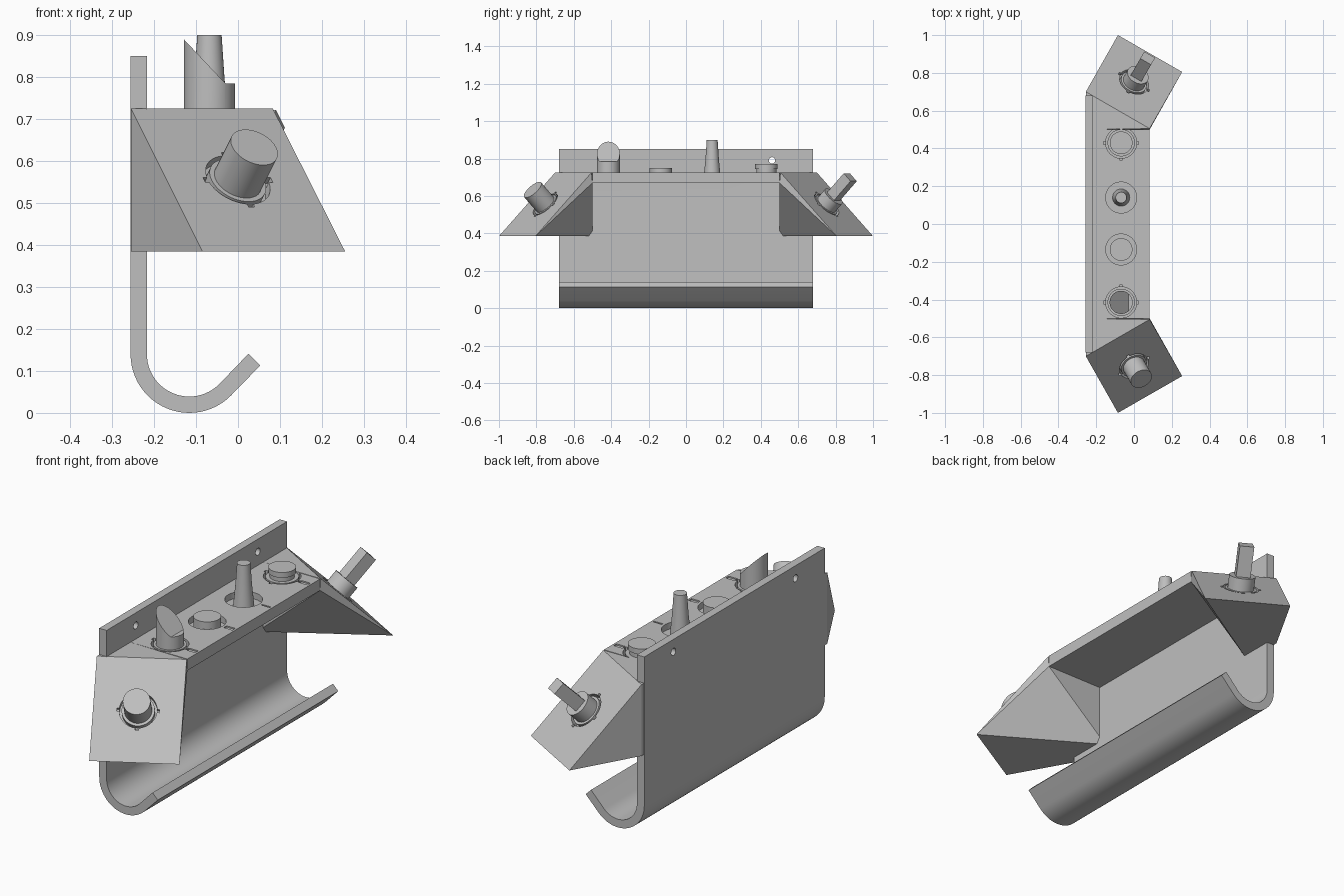
import bpy, bmesh, math
from mathutils import Matrix, Vector

cube = bpy.data.objects.get("Cube")
if cube:
    bpy.data.objects.remove(cube, do_unlink=True)

grey = bpy.data.materials.new("plain_grey")
grey.use_nodes = True
GREY = (0.52, 0.52, 0.52, 1)
grey.diffuse_color = GREY
grey.node_tree.nodes["Principled BSDF"].inputs["Base Color"].default_value = GREY


def finish(bm, name, frame=Matrix()):
    bmesh.ops.recalc_face_normals(bm, faces=bm.faces)
    mesh = bpy.data.meshes.new(name)
    bm.transform(frame)
    bm.to_mesh(mesh)
    bm.free()
    mesh.materials.append(grey)
    ob = bpy.data.objects.new(name, mesh)
    bpy.context.collection.objects.link(ob)
    return ob


def activate(ob):
    bpy.ops.object.select_all(action='DESELECT')
    ob.select_set(True)
    bpy.context.view_layer.objects.active = ob


def prism(name, points, direction):
    bm = bmesh.new()
    face = bm.faces.new([bm.verts.new(p) for p in points])
    out = bmesh.ops.extrude_face_region(bm, geom=[face], use_keep_orig=True)
    moved = [v for v in out["geom"] if isinstance(v, bmesh.types.BMVert)]
    bmesh.ops.translate(bm, verts=moved, vec=direction)
    return finish(bm, name)


def box(name, size, centre, frame=Matrix()):
    bm = bmesh.new()
    bmesh.ops.create_cube(bm, size=1, matrix=Matrix.Translation(centre) @ Matrix.Diagonal((*size, 1)))
    return finish(bm, name, frame)


def lathe(name, profile, frame):
    bm = bmesh.new()
    vs = [bm.verts.new((r, 0, z)) for r, z in profile]
    es = [bm.edges.new(pair) for pair in zip(vs, vs[1:])]
    bmesh.ops.spin(bm, geom=vs + es, cent=(0, 0, 0), axis=(0, 0, 1), angle=math.tau, steps=48)
    bmesh.ops.remove_doubles(bm, verts=bm.verts, dist=1e-5)
    return finish(bm, name, frame)


def rod(name, radius, low, high, frame):
    return lathe(name, [(0, low), (radius, low), (radius, high), (0, high)], frame)


def cut(target, cutter):
    cutter.hide_render = True
    mod = target.modifiers.new("cut", 'BOOLEAN')
    mod.operation, mod.solver, mod.object = 'DIFFERENCE', 'EXACT', cutter
    activate(target)
    bpy.ops.object.modifier_apply(modifier=mod.name)
    bpy.data.objects.remove(cutter, do_unlink=True)


def socket(target, frame, collar):
    # Round recess, with four keyed notches and an inner collar where asked
    cut(target, rod("recess_cutter", 0.082, -0.03, 0.02, frame))
    if collar:
        for size in ((0.185, 0.016, 0.04), (0.016, 0.185, 0.04)):
            cut(target, box("notch_cutter", size, (0, 0, 0), frame))
        parts.append(rod("socket_collar", 0.072, -0.035, -0.001, frame))


parts = []

# Back plate running down into the curled hook
TOP, HALF = 0.725, 0.68
cx, cz = -0.116, 0.14
arc = [math.radians(180 + 135 * i / 24) for i in range(25)]
outer = [(cx + 0.14 * math.cos(a), cz + 0.14 * math.sin(a)) for a in arc]
inner = [(cx + 0.101 * math.cos(a), cz + 0.101 * math.sin(a)) for a in arc]
outline = [(-0.256, 0.85)] + outer + [(0.053, 0.113), (0.025, 0.141)] + inner[::-1] + [(-0.217, 0.85)]
hook = prism("back_plate_hook", [(x, -HALF, z) for x, z in outline], (0, 2 * HALF, 0))
sideways = Matrix.Rotation(math.pi / 2, 4, 'Y')
for y in (-0.46, 0.46):
    cut(hook, rod("screw_cutter", 0.017, -0.1, 0.1, Matrix.Translation((-0.235, y, 0.79)) @ sideways))
parts.append(hook)

# Shelf with engraved marker slots
shelf = box("shelf", (0.31, 1.0, 0.055), (-0.072, 0, TOP - 0.0275))
parts.append(shelf)
rows = {"slanted_peg": -0.415, "low_disc": -0.135, "tapered_peg": 0.14, "button": 0.43}
frames = {n: Matrix.Translation((-0.068, y, TOP)) for n, y in rows.items()}
for name, frame in frames.items():
    socket(shelf, frame, name in ("slanted_peg", "button"))
    width = 0.008 if name == "tapered_peg" else 0.022
    cut(shelf, box("slot_cutter", (0.046, width, 0.012), (0.118, 0, 0), frame))

# Slanted peg: rod with a sloping cut and a flat step
peg = rod("slanted_peg", 0.061, -0.04, 0.165, frames["slanted_peg"])
y0 = rows["slanted_peg"] - 0.1
wedge = [(-0.129, 0.89), (-0.03, 0.785), (0.05, 0.785), (0.05, 0.95), (-0.129, 0.95)]
cut(peg, prism("slope_cutter", [(x, y0, z) for x, z in wedge], (0, 0.2, 0)))
parts.append(peg)

# Remaining shelf pegs
parts.append(rod("low_disc", 0.06, -0.035, 0.025, frames["low_disc"]))
parts.append(lathe("tapered_peg", [(0, -0.035), (0.046, -0.035), (0.043, 0), (0.036, 0.07),
                                   (0.029, 0.175), (0, 0.175)], frames["tapered_peg"]))
parts.append(lathe("button", [(0, -0.035), (0.054, -0.035), (0.054, 0.02), (0.06, 0.02),
                              (0.06, 0.045), (0, 0.045)], frames["button"]))

# Angled end blocks, each with a peg standing square to its sloping face
for side, s in (("right", -1), ("left", 1)):
    bm = bmesh.new()
    for x, y, z in ((-0.255, 0.7, TOP), (0.083, 0.505, TOP), (0.083, 0.5, 0.67), (-0.25, 0.5, TOP),
                    (-0.25, 0.5, 0.385), (-0.255, 0.7, 0.385), (-0.085, 1, 0.385), (0.255, 0.805, 0.385)):
        bm.verts.new((x, s * y, z))
    bmesh.ops.convex_hull(bm, input=bm.verts)
    bmesh.ops.dissolve_limit(bm, angle_limit=0.01, verts=bm.verts, edges=bm.edges)
    block = finish(bm, "end_block_" + side)
    up = Vector((0.5, s * 0.866, 1)).normalized()
    across = Vector((0.866, -s * 0.5, 0)).normalized()
    turn = Matrix((across, up.cross(across), up)).transposed().to_4x4()
    frame = Matrix.Translation((0, s * 0.7525, 0.555)) @ turn
    socket(block, frame, True)
    parts.append(block)
    if s < 0:
        parts.append(rod("end_peg_round", 0.06, -0.035, 0.11, frame))
    else:
        parts.append(rod("end_peg_base", 0.06, -0.035, 0.06, frame))
        parts.append(box("end_peg_bar", (0.066, 0.06, 0.2), (0, 0, 0.105), frame))

for ob in parts:
    activate(ob)
    bpy.ops.object.shade_smooth_by_angle(angle=math.radians(30))
